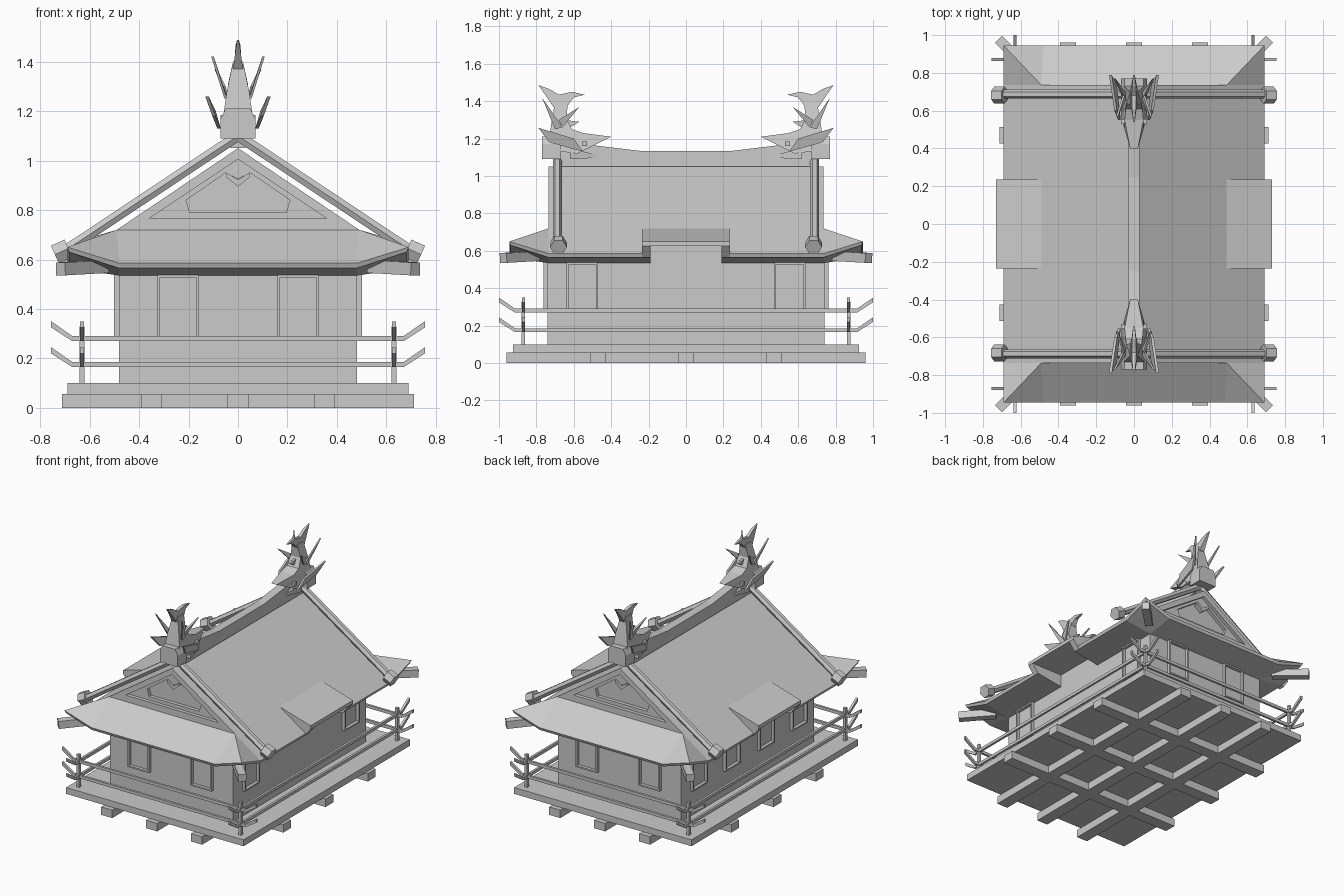
import bpy
import bmesh
from math import sin, cos, tau
from mathutils import Vector

cube = bpy.data.objects.get("Cube")
if cube:
    bpy.data.objects.remove(cube, do_unlink=True)

stone = bpy.data.materials.new("plain_grey")
stone.use_nodes = True
stone.diffuse_color = (0.6, 0.6, 0.6, 1)
stone.node_tree.nodes["Principled BSDF"].inputs["Base Color"].default_value = stone.diffuse_color


def finish(name, polygons, mirror=""):
    """Turn lists of corner points into one object, mirrored across the given axes."""
    bm = bmesh.new()
    for polygon in polygons:
        bm.faces.new([bm.verts.new(point) for point in polygon])
    bmesh.ops.remove_doubles(bm, verts=bm.verts[:], dist=0.0005)
    for axis in mirror:
        geometry = bm.verts[:] + bm.edges[:] + bm.faces[:]
        bmesh.ops.mirror(bm, geom=geometry, axis=axis, merge_dist=0.0005)
    bmesh.ops.recalc_face_normals(bm, faces=bm.faces[:])
    mesh = bpy.data.meshes.new(name)
    bm.to_mesh(mesh)
    bm.free()
    mesh.materials.append(stone)
    obj = bpy.data.objects.new(name, mesh)
    bpy.context.collection.objects.link(obj)
    return obj


def bridge(near, far, closed=True):
    """Quads between two matching rows of points."""
    count = len(near)
    steps = range(count if closed else count - 1)
    return [[near[i], near[(i + 1) % count], far[(i + 1) % count], far[i]] for i in steps]


def solid(name, near, far, mirror=""):
    return finish(name, [near, far] + bridge(near, far), mirror)


def across_x(name, profile, low, high, mirror=""):
    """Extrude a (y, z) profile along x."""
    return solid(name, [(low, y, z) for y, z in profile], [(high, y, z) for y, z in profile], mirror)


def across_y(name, profile, low, high, mirror=""):
    """Extrude an (x, z) profile along y."""
    return solid(name, [(x, low, z) for x, z in profile], [(x, high, z) for x, z in profile], mirror)


def box(name, xs, ys, zs, mirror=""):
    (a, b), (c, d) = ys, zs
    return across_x(name, [(a, c), (b, c), (b, d), (a, d)], xs[0], xs[1], mirror)


def bar(name, start, end, radius, sides, turn=0, mirror=""):
    """Straight bar with a regular cross-section."""
    start, end = Vector(start), Vector(end)
    along = (end - start).normalized()
    side = along.cross(Vector((0, 0, 1))).normalized()
    up = side.cross(along)
    ring = [side * cos(tau * (i + turn) / sides) * radius + up * sin(tau * (i + turn) / sides) * radius
            for i in range(sides)]
    return solid(name, [start + r for r in ring], [end + r for r in ring], mirror)


def symmetric(half):
    """Complete a half profile by reflecting its first coordinate."""
    return half + [(-a, b) for a, b in reversed(half) if a > 0]


# Base: beam grid and platform
for i, (x, y) in enumerate(((-0.35, -0.47), (0, 0), (0.35, 0.47))):
    box(f"long_beam_{i}", (x - 0.043, x + 0.043), (-0.96, 0.96), (0, 0.056))
    box(f"cross_beam_{i}", (-0.712, 0.712), (y - 0.043, y + 0.043), (0, 0.056))
box("platform", (-0.69, 0.69), (-0.925, 0.925), (0.055, 0.1))
box("walls", (-0.48, 0.48), (-0.74, 0.74), (0.1, 0.64))

# Framed doors and windows
BOTTOM, TOP, RIM = 0.28, 0.537, 0.01


def framed_opening(name, centre, wall, place, half=0.083):
    inner = half - RIM
    parts = [(-half, -inner, BOTTOM, TOP), (inner, half, BOTTOM, TOP),
             (-inner, inner, BOTTOM, BOTTOM + RIM), (-inner, inner, TOP - RIM, TOP)]
    span = sorted((wall, wall * (1 + 0.022 / abs(wall))))
    for j, (a, b, low, high) in enumerate(parts):
        width = (centre + a, centre + b)
        xs, ys = (span, width) if place == "side" else (width, span)
        box(f"{name}_frame_{j}", xs, ys, (low, high))


for end, wall in (("front", -0.74), ("back", 0.74)):
    for hand, x in (("right", -0.243), ("left", 0.243)):
        framed_opening(f"{end}_{hand}_door", x, wall, "end")
for i, y in enumerate((-0.555, 0.555)):
    framed_opening(f"east_window_{i}", y, 0.48, "side")
for i, y in enumerate((-0.555, -0.19, 0.19, 0.555)):
    framed_opening(f"west_window_{i}", y, -0.48, "side")

# Railings with upturned ends
for level, z in (("lower", 0.165), ("upper", 0.27)):
    for name, build, reach, offset, axis in (("end", across_y, 0.755, 0.87, "Y"),
                                             ("side", across_x, 1.0, 0.63, "X")):
        bend = reach - 0.085
        outline = symmetric([(bend, z), (reach, z + 0.055), (reach, z + 0.08), (bend, z + 0.021)])
        build(f"{level}_{name}_rail", outline, offset - 0.008, offset + 0.008, axis)
box("railing_posts", (0.62, 0.64), (0.86, 0.88), (0.1, 0.33), "XY")

# Hipped lower roof, gabled upper roof and raised side canopies, one quarter mirrored
PEAK, SHOULDER, EAVE = 1.05, 0.72, 0.585
BX, BY, EX, EY = 0.49, 0.735, 0.69, 0.945
PORCH, INNER, LIP = 0.235, 0.19, 0.73
knee, knee_porch = (BX, BY, SHOULDER), (BX, PORCH, SHOULDER)
rim = [(EX, PORCH, EAVE), (EX, BY, EAVE), (EX, EY, 0.65), (0.48, EY, EAVE), (0, EY, EAVE)]
under = [(x - 0.008 * (x == EX), y - 0.008 * (y == EY), z - 0.02) for x, y, z in rim]
wall_line = [(0.48, PORCH, 0.535), (0.48, 0.74, 0.535), (0.48, 0.74, 0.535), (0.48, 0.74, 0.535), (0, 0.74, 0.535)]
roof = [
    [(0, 0, PEAK), (BX, 0, SHOULDER), knee_porch, knee, (0, BY, PEAK)],
    [knee_porch, rim[0], rim[1], knee],
    [knee, rim[1], rim[2]],
    [knee, rim[2], rim[3]],
    [(0, BY, SHOULDER), knee, rim[3], rim[4]],
]
roof += bridge(rim, under, closed=False)
for quad in bridge(under, wall_line, closed=False):
    roof.append(list(dict.fromkeys(quad)))
lip_top, lip_low = (LIP, PORCH, 0.65), (LIP, PORCH, 0.625)
leg_out, leg_in = under[0], (under[0][0], INNER, under[0][2])
roof += [
    [(BX, 0, SHOULDER), (LIP, 0, 0.65), lip_top, knee_porch],
    [(LIP, 0, 0.65), lip_top, lip_low, (LIP, INNER, 0.625), (LIP, 0, 0.625)],
    [knee_porch, lip_top, lip_low, leg_out, rim[0]],
    [(LIP, 0, 0.625), (LIP, INNER, 0.625), (0.48, INNER, 0.625), (0.48, 0, 0.625)],
    [(LIP, INNER, 0.625), lip_low, leg_out, leg_in],
    [(LIP, INNER, 0.625), leg_in, (0.48, INNER, 0.535), (0.48, INNER, 0.625)],
    [leg_in, leg_out, wall_line[0], (0.48, INNER, 0.535)],
]
finish("roof", roof, "XY")

# Gable walls with a stepped recess
large = [(0, 1.005), (0.36, 0.765), (-0.36, 0.765)]
small = symmetric([(0, 0.925), (0.05, 0.95), (0.21, 0.84), (0.195, 0.79)])
cutters = [across_y("gable_recess_cutter", large, 0.71, 0.8, "Y"),
           across_y("gable_panel_cutter", small, 0.685, 0.8, "Y")]
gable = across_y("gable_walls", [(0, PEAK), (BX, SHOULDER), (-BX, SHOULDER)], 0.6, BY, "Y")
for cutter in cutters:
    cutter.hide_render = True
    cutter.hide_viewport = True
    cut = gable.modifiers.new(cutter.name, "BOOLEAN")
    cut.operation = "DIFFERENCE"
    cut.object = cutter
    cut.solver = "EXACT"
chevron = symmetric([(0, 0.895), (0.05, 0.935), (0.045, 0.95), (0, 0.922)])
across_y("gable_pendant", chevron, 0.69, 0.722, "Y")

# Verge tiles with end caps, and diagonal corner rafters
bar("verge_tiles", (0, 0.688, 1.1), (0.7, 0.688, 0.635), 0.024, 6, 0, "XY")
bar("verge_caps", (0.685, 0.682, 0.645), (0.74, 0.682, 0.62), 0.045, 6, 0, "XY")
bar("corner_rafters", (0.54, 0.8, 0.572), (0.717, 0.977, 0.562), 0.037, 4, 0.5, "XY")

# Ridge with rising ends
ridge = symmetric([(0.25, 1.135), (0.5, 1.165), (0.68, 1.2), (0.68, 1.05)])
across_x("ridge", ridge, -0.03, 0.03)
finial = symmetric([(0.07, 1.09), (0.07, 1.17), (0.05, 1.21)])
across_y("ridge_end_blocks", finial, 0.67, 0.77, "Y")


# Fish ornaments: outlines in (y, z) with a half width or an outward position
def fish_part(name, points, thickness=None):
    if thickness is None:
        return solid(name, [(-w, y, z) for y, z, w in points], [(w, y, z) for y, z, w in points], "Y")
    return solid(name, [(x, y, z) for y, z, x in points],
                 [(x + thickness, y, z) for y, z, x in points], "XY")


fish_part("fish_bodies", [(0.4, 1.21, 0.02), (0.55, 1.23, 0.05), (0.61, 1.25, 0.045), (0.64, 1.31, 0.04),
                          (0.63, 1.4, 0.02), (0.7, 1.4, 0.02), (0.72, 1.28, 0.045), (0.74, 1.14, 0.065),
                          (0.58, 1.12, 0.07), (0.5, 1.16, 0.05)])
fish_part("fish_jaws", [(0.43, 1.1, 0.02), (0.62, 1.09, 0.065), (0.62, 1.15, 0.065)])
fish_part("fish_tails", [(0.63, 1.38, 0.02), (0.6, 1.42, 0.012), (0.54, 1.435, 0.004), (0.61, 1.45, 0.01),
                         (0.68, 1.435, 0.012), (0.73, 1.465, 0.01), (0.79, 1.487, 0.004),
                         (0.75, 1.43, 0.012), (0.71, 1.37, 0.02)])
fish_part("fish_side_fins", [(0.55, 1.13, 0.07), (0.6, 1.2, 0.09), (0.79, 1.258, 0.118), (0.73, 1.18, 0.09)], 0.014)
fish_part("fish_back_spines", [(0.66, 1.26, 0.04), (0.57, 1.37, 0.085), (0.68, 1.3, 0.05)], 0.01)
fish_part("fish_tail_spines", [(0.66, 1.26, 0.045), (0.77, 1.42, 0.098), (0.7, 1.25, 0.045)], 0.01)
fish_part("fish_throat_fins", [(0.65, 1.24, 0.0), (0.57, 1.29, 0.0), (0.65, 1.3, 0.0)], 0.008)
box("fish_eyes", (0.045, 0.07), (0.53, 0.555), (1.16, 1.185), "XY")
